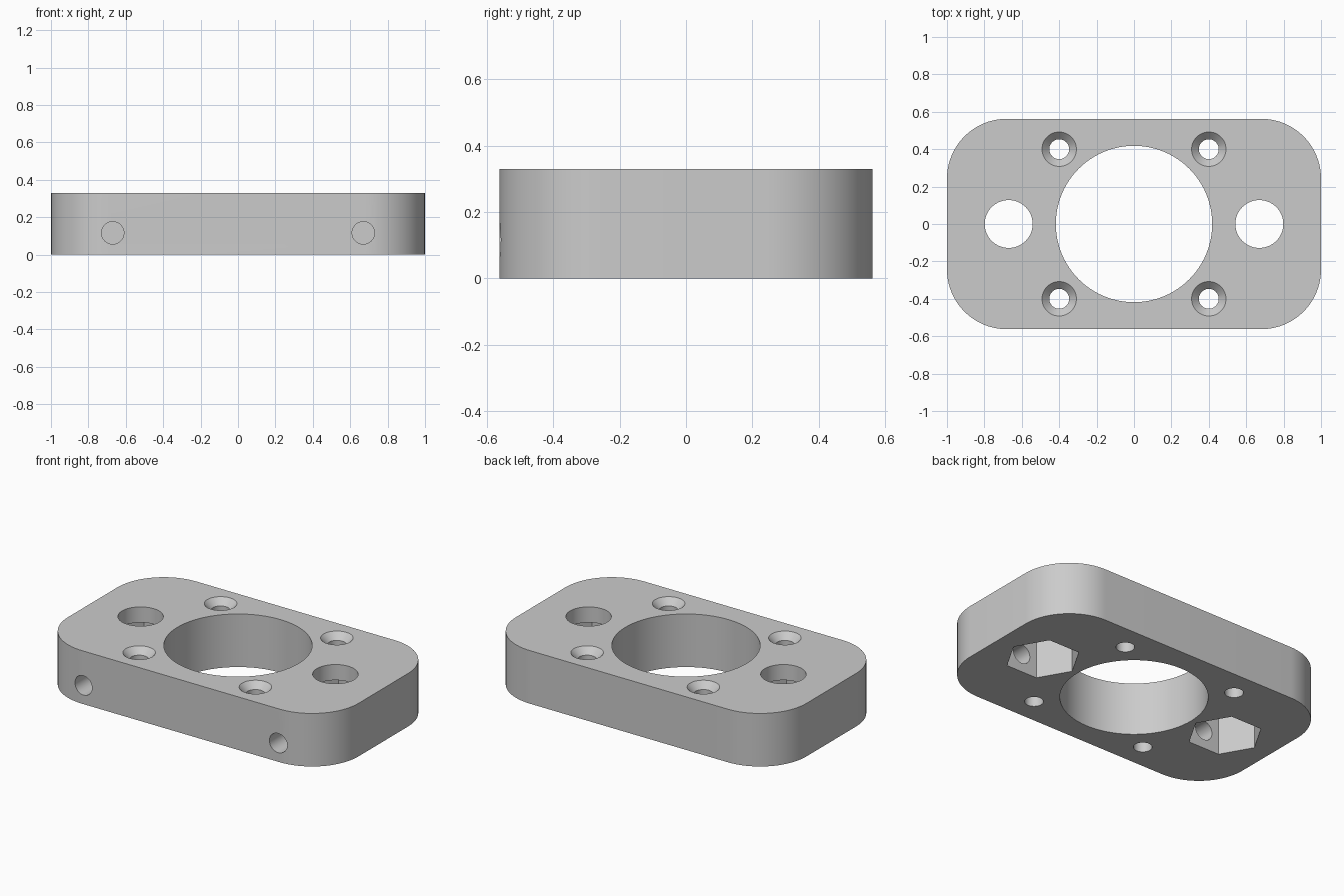
import bpy, bmesh
from math import cos, sin, pi, radians
from mathutils import Matrix, Vector

cube = bpy.data.objects.get("Cube")
if cube:
    bpy.data.objects.remove(cube)

HALF_X, HALF_Y, HEIGHT, CORNER = 1.0, 0.5625, 0.33, 0.32
SCREW, BOLT_X = 0.4, 0.67
POCKET = 0.233

grey = bpy.data.materials.new("plain_grey")
grey.use_nodes = True
colour = (0.6, 0.6, 0.6, 1)
grey.diffuse_color = colour
grey.node_tree.nodes["Principled BSDF"].inputs["Base Color"].default_value = colour


def loft(name, rings):
    """Skin a closed solid through rings with equal point counts."""
    bm = bmesh.new()
    loops = [[bm.verts.new(p) for p in ring] for ring in rings]
    n = len(loops[0])
    for a, b in zip(loops, loops[1:]):
        for i in range(n):
            j = (i + 1) % n
            bm.faces.new((a[i], a[j], b[j], b[i]))
    bm.faces.new(loops[0][::-1])
    bm.faces.new(loops[-1])
    bmesh.ops.recalc_face_normals(bm, faces=bm.faces)
    mesh = bpy.data.meshes.new(name)
    bm.to_mesh(mesh)
    bm.free()
    mesh.materials.append(grey)
    obj = bpy.data.objects.new(name, mesh)
    bpy.context.collection.objects.link(obj)
    return obj


def lathe(name, profile, sides=64):
    """Turned solid from (radius, z) pairs."""
    angles = [2 * pi * i / sides for i in range(sides)]
    return loft(name, [[(r * cos(a), r * sin(a), z) for a in angles]
                       for r, z in profile])


def rounded_outline(z, steps=20):
    """Rectangle outline with round corners."""
    points = []
    for k, (sx, sy) in enumerate(((1, 1), (-1, 1), (-1, -1), (1, -1))):
        for i in range(steps + 1):
            a = pi / 2 * (k + i / steps)
            points.append((sx * (HALF_X - CORNER) + CORNER * cos(a),
                           sy * (HALF_Y - CORNER) + CORNER * sin(a), z))
    return points


# Rounded block
plate = loft("mounting_plate", [rounded_outline(0), rounded_outline(HEIGHT)])


def cut(cutter, location=(0, 0, 0)):
    """Subtract a cutter from the plate and discard it."""
    cutter.data.transform(Matrix.Translation(Vector(location)))
    cutter.hide_render = True
    mod = plate.modifiers.new("cut", "BOOLEAN")
    mod.operation, mod.solver, mod.object = "DIFFERENCE", "EXACT", cutter
    bpy.context.view_layer.objects.active = plate
    bpy.ops.object.modifier_apply(modifier=mod.name)
    bpy.data.objects.remove(cutter)


# Large central bore
cut(lathe("bore_cutter", [(0.418, -0.1), (0.418, HEIGHT + 0.1)], 96))

for side in (-1, 1):
    x = side * BOLT_X
    # Bolt hole with a hexagonal nut pocket underneath
    cut(lathe("pocket_cutter", [(0.215, -0.1), (0.215, POCKET)], 6), (x, 0, 0))
    cut(lathe("bolt_cutter", [(0.128, 0.1), (0.128, HEIGHT + 0.1)]), (x, 0, 0))
    # Cross hole from the front into the pocket
    cross = lathe("cross_hole_cutter", [(0.06, 0.05), (0.06, 0.7)], 48)
    cross.data.transform(Matrix.Rotation(radians(90), 4, "X"))
    cut(cross, (x, 0, POCKET / 2))
    # Countersunk screw holes
    for end in (-1, 1):
        profile = [(0.053, -0.1), (0.053, HEIGHT - 0.04),
                   (0.092, HEIGHT), (0.092, HEIGHT + 0.1)]
        cut(lathe("screw_cutter", profile, 48), (side * SCREW, end * SCREW, 0))

# Smooth walls with crisp rims
bpy.ops.object.select_all(action="DESELECT")
plate.select_set(True)
bpy.context.view_layer.objects.active = plate
bpy.ops.object.shade_smooth_by_angle(angle=radians(30))
